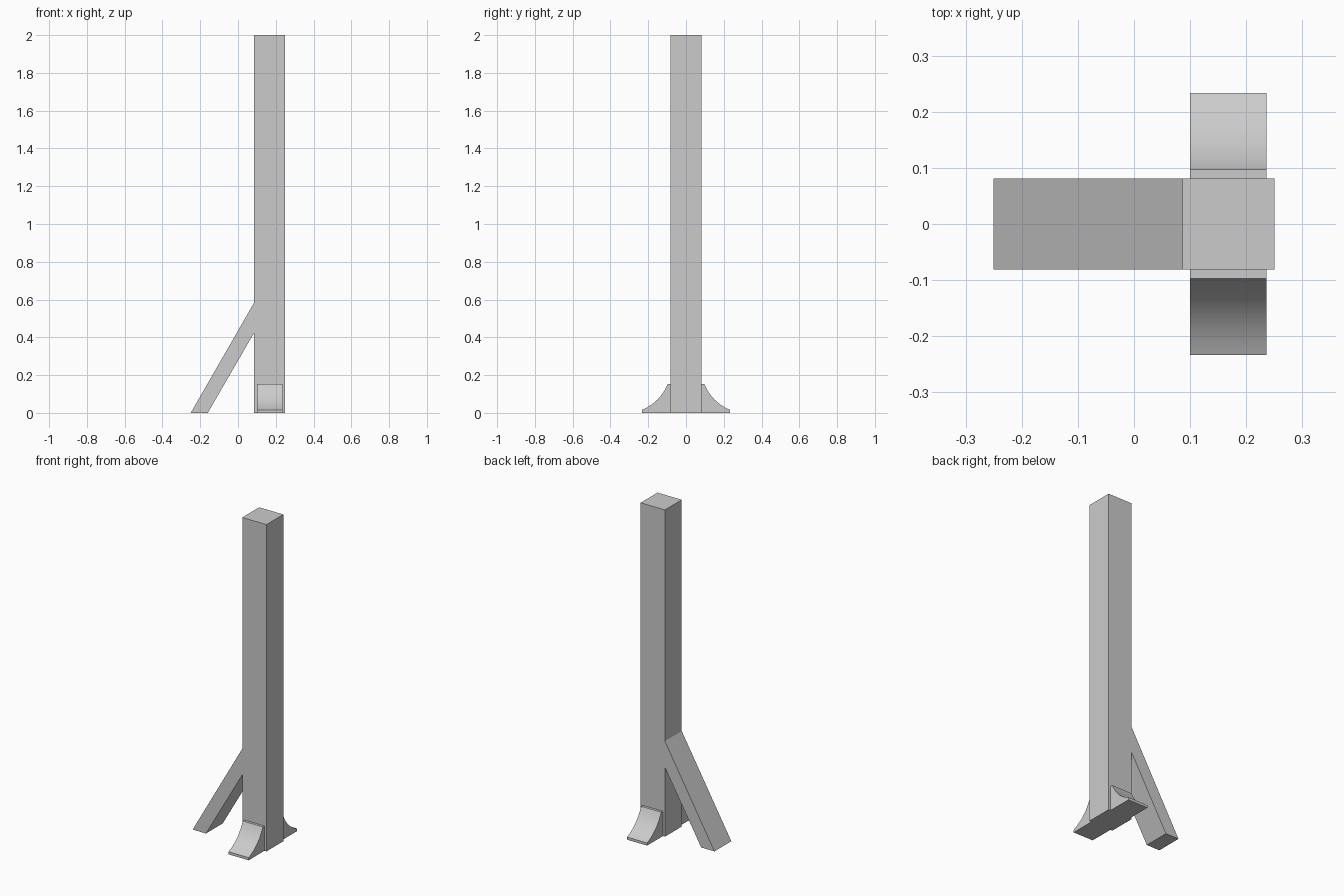
import bpy
import bmesh
import math
from mathutils import Vector

if "Cube" in bpy.data.objects:
    bpy.data.objects.remove(bpy.data.objects["Cube"], do_unlink=True)

# Single plain grey
grey = bpy.data.materials.new("plain_grey")
grey.use_nodes = True
colour = (0.6, 0.6, 0.6, 1.0)
grey.diffuse_color = colour
grey.node_tree.nodes["Principled BSDF"].inputs["Base Color"].default_value = colour


def extrude_profile(name, points, offset):
    """Make a solid by sweeping a closed profile along an offset."""
    bm = bmesh.new()
    face = bm.faces.new([bm.verts.new(p) for p in points])
    swept = bmesh.ops.extrude_face_region(bm, geom=[face], use_keep_orig=True)
    verts = [g for g in swept["geom"] if isinstance(g, bmesh.types.BMVert)]
    bmesh.ops.translate(bm, verts=verts, vec=offset)
    bmesh.ops.recalc_face_normals(bm, faces=bm.faces)
    mesh = bpy.data.meshes.new(name)
    bm.to_mesh(mesh)
    bm.free()
    mesh.materials.append(grey)
    mesh.shade_smooth()
    mesh.set_sharp_from_angle(angle=math.radians(30))
    obj = bpy.data.objects.new(name, mesh)
    bpy.context.collection.objects.link(obj)
    return obj


HALF = 0.0815           # half the depth of post and brace
LEFT, RIGHT = 0.086, 0.25
DEPTH = Vector((0, 2 * HALF, 0))

# Tall square post
post = [(LEFT, 0), (RIGHT, 0), (RIGHT, 2), (LEFT, 2)]
extrude_profile("post", [(x, -HALF, z) for x, z in post], DEPTH)

# Slanted brace, cut flush with the ground and the post
brace = [(-0.25, 0), (-0.16, 0), (LEFT, 0.425), (LEFT, 0.585)]
extrude_profile("brace", [(x, -HALF, z) for x, z in brace], DEPTH)

# Feet with a hollow curved slope, one on the front and one on the back
top, control, toe = Vector((0.097, 0.152)), Vector((0.138, 0.056)), Vector((0.2335, 0.016))
STEPS = 14
slope = []
for i in range(STEPS + 1):
    t = i / STEPS
    slope.append(top * (1 - t) ** 2 + control * 2 * t * (1 - t) + toe * t ** 2)
outline = [(HALF, 0), (HALF, top.y)] + [tuple(p) for p in slope] + [(toe.x, 0)]
for name, side in (("front_foot", -1), ("back_foot", 1)):
    extrude_profile(name, [(0.1, side * y, z) for y, z in outline], Vector((0.136, 0, 0)))
